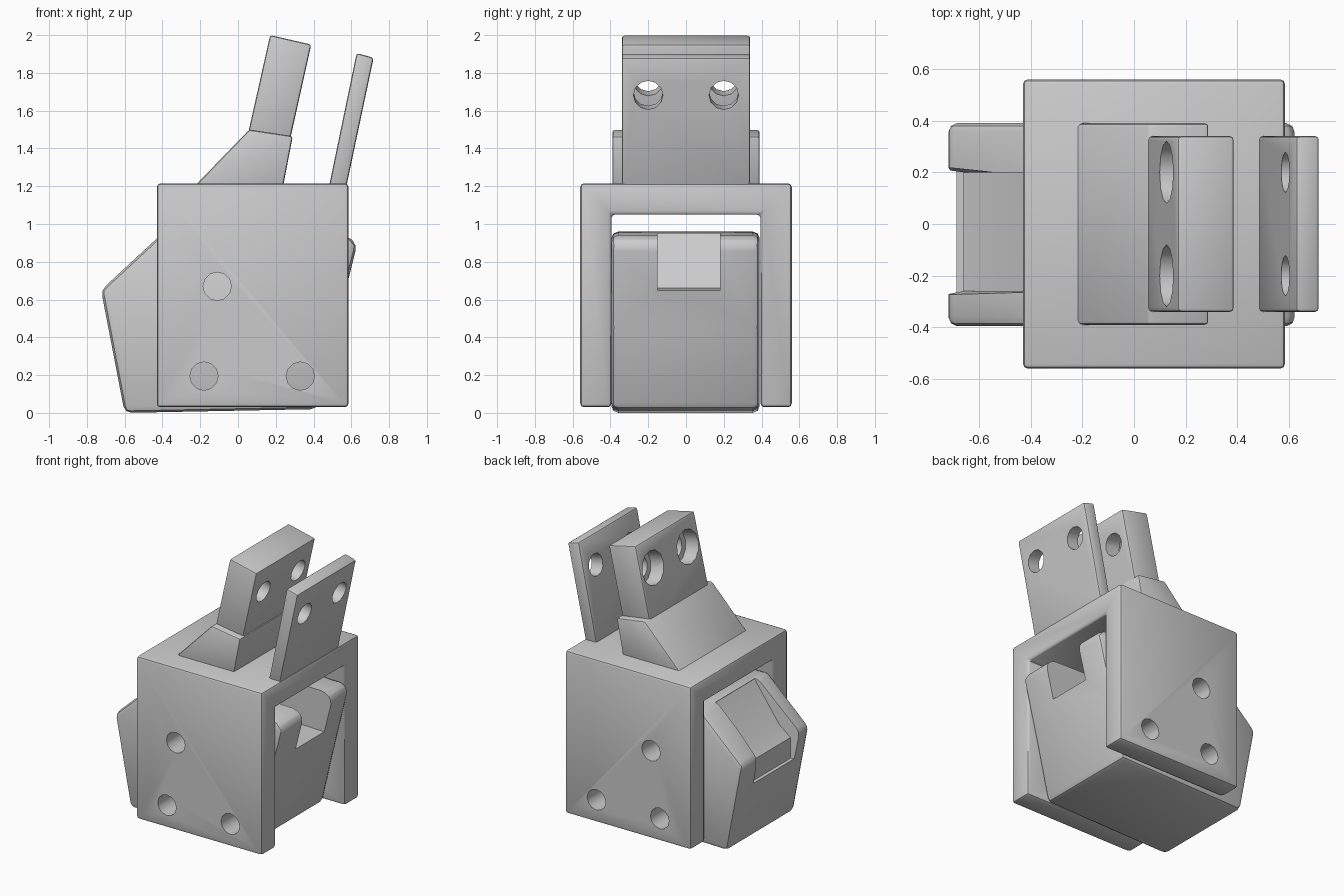
import bpy, bmesh, math
from mathutils import Vector, Matrix

if "Cube" in bpy.data.objects:
    bpy.data.objects.remove(bpy.data.objects["Cube"])


def prism(name, pts, axis, lo, hi, bevel=0.0, segments=2):
    """Extrude a closed profile along x (points are y,z) or y (points are x,z)."""
    bm = bmesh.new()

    def place(p, t):
        return (t, p[0], p[1]) if axis == 'x' else (p[0], t, p[1])
    a = [bm.verts.new(place(p, lo)) for p in pts]
    b = [bm.verts.new(place(p, hi)) for p in pts]
    bm.faces.new(a)
    bm.faces.new(b)
    n = len(pts)
    for i in range(n):
        bm.faces.new((a[i], a[(i + 1) % n], b[(i + 1) % n], b[i]))
    bmesh.ops.recalc_face_normals(bm, faces=bm.faces)
    if bevel:
        bmesh.ops.bevel(bm, geom=bm.edges[:], offset=bevel, segments=segments,
                        profile=0.5, affect='EDGES')
    return add(name, bm)


def add(name, bm):
    me = bpy.data.meshes.new(name)
    bm.to_mesh(me)
    bm.free()
    ob = bpy.data.objects.new(name, me)
    bpy.context.collection.objects.link(ob)
    return ob


def rod(p, q, radius, sides=12):
    """Round cutter from p to q."""
    p, q = Vector(p), Vector(q)
    bm = bmesh.new()
    bmesh.ops.create_cone(bm, cap_ends=True, segments=sides, radius1=radius,
                          radius2=radius, depth=(q - p).length)
    rot = (q - p).to_track_quat('Z', 'Y').to_matrix().to_4x4()
    bm.transform(Matrix.Translation((p + q) / 2) @ rot)
    return add("cutter", bm)


def cut(ob, cutters):
    """Subtract each cutter from the object, then remove the cutter."""
    bpy.context.view_layer.objects.active = ob
    for c in cutters:
        c.hide_render = True
        m = ob.modifiers.new("cut", 'BOOLEAN')
        m.operation = 'DIFFERENCE'
        m.solver = 'EXACT'
        m.object = c
        bpy.ops.object.modifier_apply(modifier=m.name)
        bpy.data.objects.remove(c)


# Inverted U bracket with three pin holes through both walls
bracket = prism("bracket", [(-0.56, 0.03), (-0.56, 1.215), (0.56, 1.215), (0.56, 0.03),
                            (0.395, 0.03), (0.395, 1.05), (-0.395, 1.05), (-0.395, 0.03)],
                'x', -0.43, 0.585, 0.02)
cut(bracket, [rod((x, s * 0.37, z), (x, s * 0.7, z), 0.075)
              for x, z in [(-0.11, 0.67), (-0.18, 0.195), (0.33, 0.195)] for s in (-1, 1)])

# Inner block, with a slot at the right end and a hollow on the left slope
block = prism("inner_block", [(-0.6, 0.0), (-0.725, 0.65), (-0.39, 0.96), (0.58, 0.94),
                              (0.63, 0.89), (0.52, 0.45), (0.42, 0.02)],
              'y', -0.395, 0.39, 0.035)
slot = prism("slot_cutter", [(0.1, 0.66), (-0.1, 1.1), (0.9, 1.1), (0.9, 0.64)],
             'y', -0.15, 0.18)
hollow = prism("hollow_cutter", [(-0.66, 0.45), (-0.66, 0.6), (-0.57, 0.67), (-0.37, 0.95),
                                 (-0.5, 1.1), (-1.0, 0.8), (-1.0, 0.45)],
               'y', -0.26, 0.2)
for v in hollow.data.vertices:      # flare the hollow outward
    if v.co.x < -0.9:
        v.co.y *= 1.25
cut(block, [slot, hollow])

# Wedge foot and rear lug
foot = prism("lug_foot", [(-0.25, 1.18), (0.06, 1.5), (0.29, 1.465), (0.235, 1.18)],
             'y', -0.39, 0.39, 0.014)
rear_lug = prism("rear_lug", [(0.04, 1.42), (0.17, 2.0), (0.388, 1.95), (0.27, 1.42)],
                 'y', -0.34, 0.34, 0.014)

# Thin front lug
front_lug = prism("front_lug", [(0.48, 1.19), (0.628, 1.905), (0.718, 1.88), (0.572, 1.19)],
                  'y', -0.34, 0.34, 0.014)

# Bolt holes across both lugs, counterbored at the back
d = Vector((0.977, 0, -0.213))
for lug in (rear_lug, front_lug):
    cutters = []
    for y in (-0.2, 0.2):
        c = Vector((0.64, y, 1.69))
        cutters.append(rod(c - d * 0.8, c + d * 0.4, 0.078))
        if lug is rear_lug:
            cutters.append(rod(c - d * 0.8, c - d * 0.42, 0.12))
    cut(lug, cutters)

# Shading: smooth rounded edges, crisp corners
for ob in bpy.context.collection.objects:
    ob.select_set(True)
bpy.context.view_layer.objects.active = bracket
bpy.ops.object.shade_smooth_by_angle(angle=math.radians(35))
